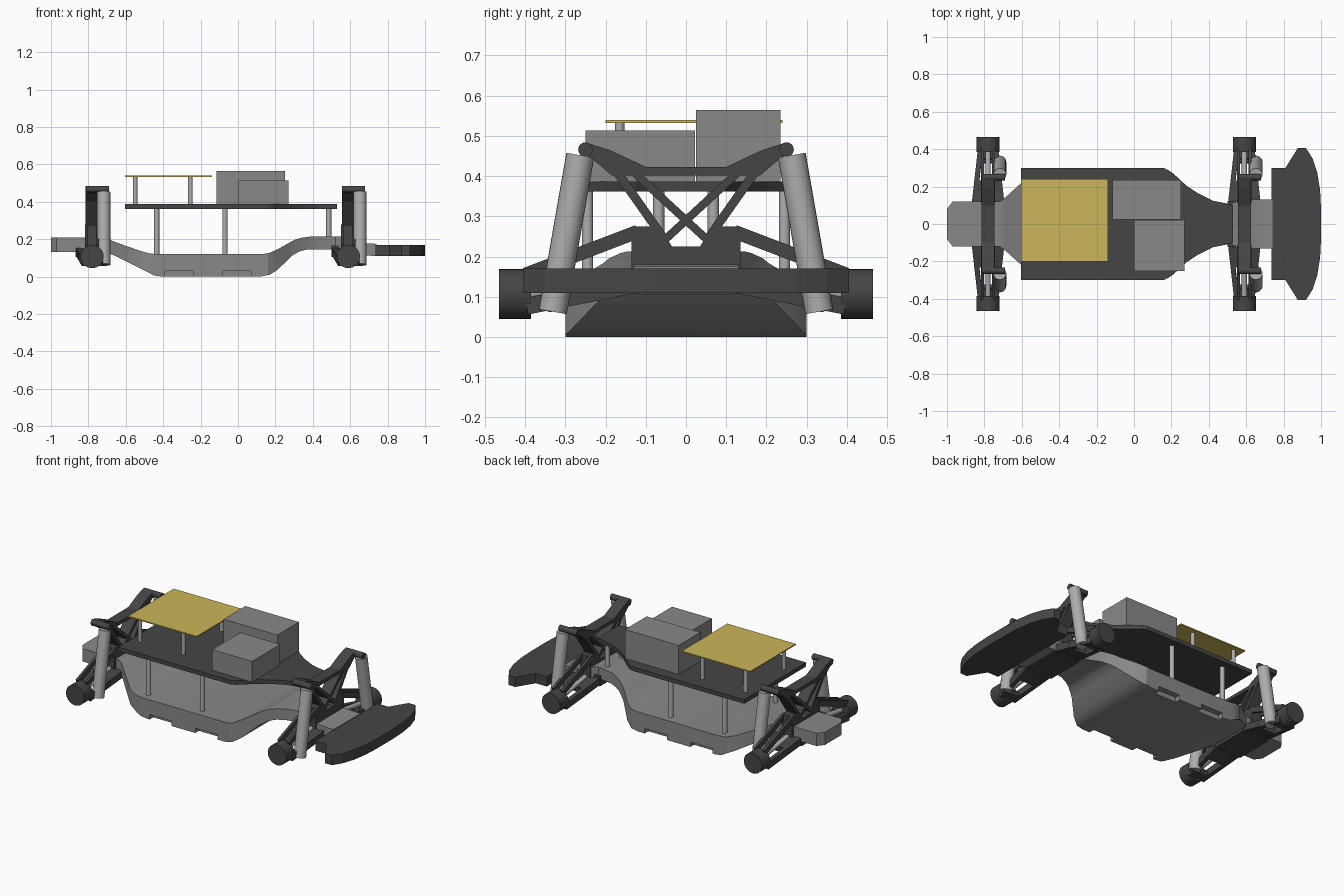
import bpy, bmesh
from math import radians
from mathutils import Vector, Matrix

if "Cube" in bpy.data.objects:
    bpy.data.objects.remove(bpy.data.objects["Cube"])

def mat(name, c):
    m = bpy.data.materials.new(name)
    m.diffuse_color = (c[0], c[1], c[2], 1)
    m.use_nodes = True
    m.node_tree.nodes["Principled BSDF"].inputs["Base Color"].default_value = m.diffuse_color
    return m

DARK = mat("dark_plastic", (0.06, 0.06, 0.06))
GREY = mat("mid_grey", (0.25, 0.25, 0.25))
METAL = mat("metal", (0.42, 0.42, 0.42))
GOLD = mat("board_yellow", (0.60, 0.47, 0.10))

def finish(bm, name, m, smooth=False):
    bmesh.ops.recalc_face_normals(bm, faces=bm.faces)
    me = bpy.data.meshes.new(name)
    bm.to_mesh(me)
    bm.free()
    ob = bpy.data.objects.new(name, me)
    bpy.context.collection.objects.link(ob)
    me.materials.append(m)
    if smooth:
        shade(ob)
    return ob

def shade(ob):
    bpy.ops.object.select_all(action='DESELECT')
    ob.select_set(True)
    bpy.context.view_layer.objects.active = ob
    bpy.ops.object.shade_smooth_by_angle(angle=radians(30))

def prism(name, pts, axis, lo, hi, m):
    """Extrude a 2D outline along x, y or z."""
    put = {'x': lambda a, b, t: (t, a, b), 'y': lambda a, b, t: (a, t, b),
           'z': lambda a, b, t: (a, b, t)}[axis]
    bm = bmesh.new()
    f = bm.faces.new([bm.verts.new(put(a, b, lo)) for a, b in pts])
    r = bmesh.ops.extrude_face_region(bm, geom=[f])
    vs = [v for v in r['geom'] if isinstance(v, bmesh.types.BMVert)]
    bmesh.ops.translate(bm, verts=vs, vec=put(0, 0, hi - lo))
    return finish(bm, name, m)

def box(name, x0, x1, y0, y1, z0, z1, m):
    return prism(name, [(x0, y0), (x1, y0), (x1, y1), (x0, y1)], 'z', z0, z1, m)

def frame(p, q):
    p, q = Vector(p), Vector(q)
    d = q - p
    z = d.normalized()
    x = Vector((1, 0, 0)) if abs(z.x) < 0.9 else Vector((0, 1, 0))
    y = z.cross(x).normalized()
    x = y.cross(z)
    M = Matrix((x, y, z)).transposed().to_4x4()
    return Matrix.Translation((p + q) / 2) @ M, d.length

def rod(name, p, q, r, m, n=24):
    M, L = frame(p, q)
    bm = bmesh.new()
    bmesh.ops.create_cone(bm, cap_ends=True, segments=n, radius1=r, radius2=r, depth=L, matrix=M)
    return finish(bm, name, m, True)

def beam(name, p, q, w, h, m):
    """Bar from p to q: w wide along x, h thick."""
    M, L = frame(p, q)
    bm = bmesh.new()
    bmesh.ops.create_cube(bm, size=1, matrix=M @ Matrix.Diagonal((w, h, L, 1)))
    return finish(bm, name, m)

def mirrored(half):
    return half + [(x, -y) for x, y in reversed(half)]

def boolean(ob, cutter, op):
    b = ob.modifiers.new("bool", 'BOOLEAN')
    b.operation, b.solver, b.object = op, 'EXACT', cutter
    bpy.context.view_layer.objects.active = ob
    bpy.ops.object.modifier_apply(modifier=b.name)
    bpy.data.objects.remove(cutter, do_unlink=True)

# Chassis: curved side profile trimmed by the plan outline
side = [(-1, .21), (-.75, .21), (-.70, .203), (-.65, .182), (-.53, .14), (-.48, .125), (-.44, .12),
        (.13, .12), (.17, .127), (.21, .145), (.30, .195), (.34, .208), (.38, .213), (.55, .213),
        (.62, .18), (.74, .175), (.74, .11), (.62, .115), (.52, .145), (.37, .145), (.33, .135),
        (.29, .112), (.21, .035), (.17, .01), (.12, 0), (-.41, 0), (-.45, .006), (-.49, .028),
        (-.66, .112), (-.70, .127), (-.75, .132), (-1, .132)]
plan = mirrored([(-1, .08), (-.97, .12), (-.72, .12), (-.69, .14), (-.60, .222), (-.53, .285), (-.48, .3),
                 (.16, .3), (.21, .27), (.28, .205), (.34, .165), (.42, .125), (.52, .105),
                 (.56, .13), (.74, .13)])
chassis = prism("chassis", side, 'y', -.5, .5, GREY)
boolean(chassis, prism("plan_cutter", plan, 'z', -.2, .5, GREY), 'INTERSECT')
for s in (-1, 1):
    for x in (-.39, -.08):
        y0, y1 = sorted((s * .265, s * .35))
        boolean(chassis, box("notch_cutter", x, x + .15, y0, y1, -.05, .03, GREY), 'DIFFERENCE')
shade(chassis)

# Upper deck and its posts
deck = mirrored([(-.605, .3), (.16, .3), (.19, .285), (.28, .205), (.34, .165), (.42, .125), (.53, .1)])
prism("deck", deck, 'z', .362, .387, DARK)
for s in (-1, 1):
    for x, y, z in ((-.435, .245, .11), (-.07, .245, .11), (.485, .068, .2)):
        rod("deck_post", (x, s * y, z), (x, s * y, .365), .014, METAL)

# Circuit board, posts and the two boxes
box("circuit_board", -.605, -.14, -.2, .24, .532, .539, GOLD)
for x in (-.55, -.255):
    for y in (-.165, .205):
        rod("board_post", (x, y, .385), (x, y, .534), .012, METAL)
box("large_box", -.115, .25, .025, .235, .385, .565, GREY)
box("small_box", 0, .27, -.25, .022, .385, .514, GREY)

# Bumper
prism("bumper", mirrored([(.735, .3), (.81, .3), (.875, .405), (.92, .405), (.955, .35), (.98, .275),
                          (.995, .18), (1, .08)]), 'z', .11, .17, DARK)

# Two identical axle assemblies
for cx in (-.78, .59):
    x0, x1 = cx - .035, cx + .035
    prism("tower_base", [(-.135, .15), (.135, .15), (.135, .275), (.065, .275), (.035, .225),
                         (-.035, .225), (-.065, .275), (-.135, .275)], 'x', x0, x1, DARK)
    prism("tower_top", [(-.25, .484), (-.19, .465), (-.1, .423), (.1, .423), (.19, .465), (.25, .484),
                        (.262, .45), (.235, .445), (.185, .402), (-.185, .402), (-.235, .445),
                        (-.262, .45)], 'x', x0, x1, DARK)
    for s in (-1, 1):
        # Tower struts
        beam("tower_cross", (cx, s * .13, .41), (cx, -s * .06, .235), .07, .02, DARK)
        beam("tower_strut", (cx, s * .175, .415), (cx, s * .055, .245), .07, .022, DARK)
        # Shock absorber with pins
        rod("upper_pin", (cx - .033, s * .25, .466), (cx + .09, s * .25, .466), .018, DARK)
        rod("lower_pin", (cx - .03, s * .337, .075), (cx + .08, s * .337, .075), .013, DARK)
        rod("shock", (cx + .062, s * .263, .452), (cx + .062, s * .331, .063), .035, METAL)
        # Lower arm
        for e in (-1, 1):
            beam("lower_arm_rail", (cx + e * .075, s * .1, .135), (cx + e * .042, s * .395, .077),
                 .026, .042, DARK)
            beam("upper_arm_rail", (cx + e * .03, s * .12, .262), (cx + e * .03, s * .4, .155),
                 .016, .034, DARK)
        beam("lower_arm_plate", (cx, s * .1, .135), (cx, s * .23, .109), .15, .036, DARK)
        beam("lower_arm_tip", (cx, s * .345, .087), (cx, s * .395, .077), .09, .04, DARK)
        # Drive shaft and hub
        rod("drive_shaft", (cx, s * .1, .15), (cx, s * .39, .107), .014, METAL)
        rod("wheel_hub", (cx, s * .385, .107), (cx, s * .465, .107), .062, DARK, 32)
    # Arm mount across the chassis
    box("arm_mount", cx - .09, cx + .09, -.12, .12, .105, .165, DARK)
